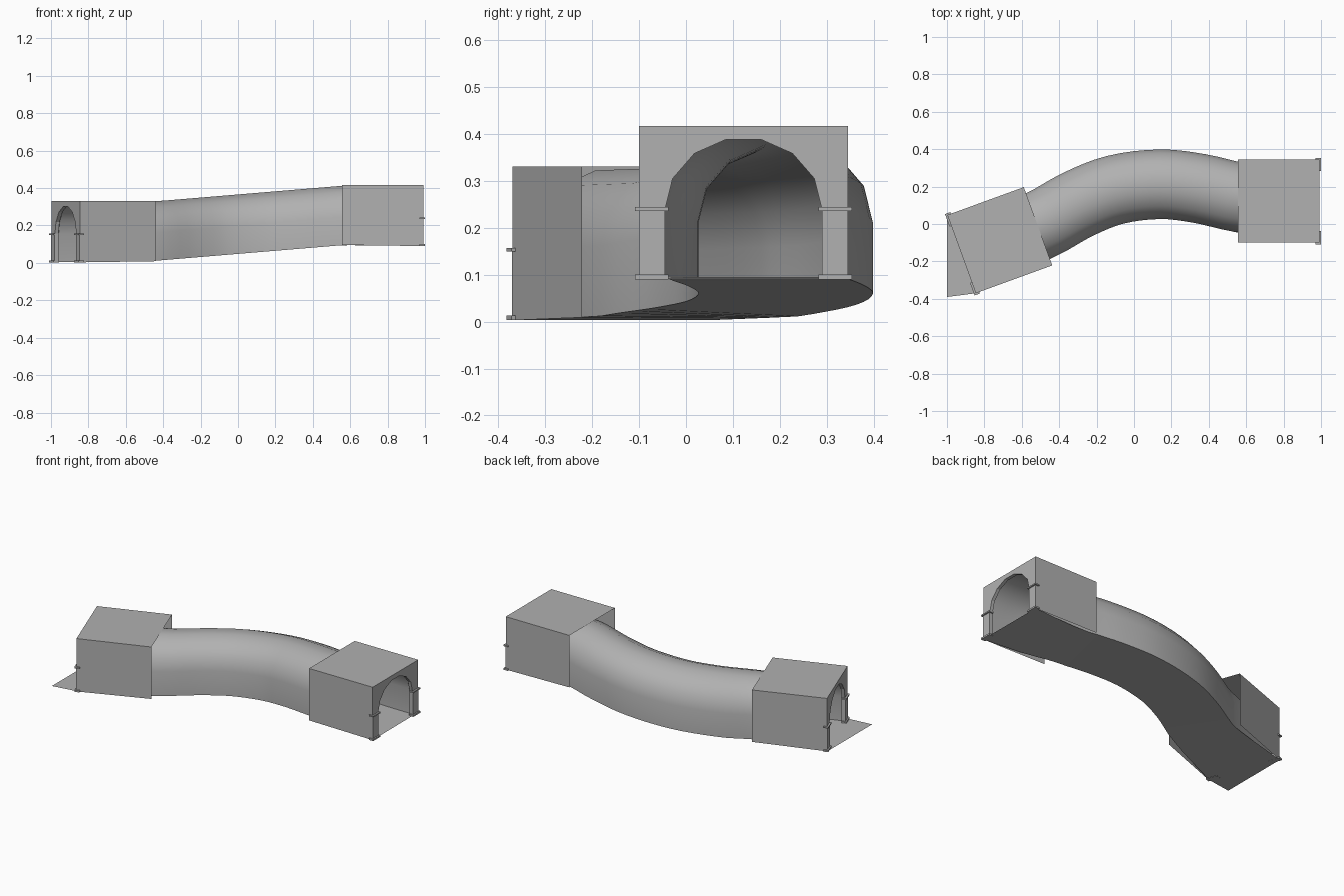
import bpy, bmesh, math
from mathutils import Matrix, Vector

if "Cube" in bpy.data.objects:
    bpy.data.objects.remove(bpy.data.objects["Cube"])

stone = bpy.data.materials.new("grey_stone")
stone.diffuse_color = (0.44, 0.44, 0.44, 1)
stone.use_nodes = True
stone.node_tree.nodes["Principled BSDF"].inputs["Base Color"].default_value = stone.diffuse_color


def make_object(name, bm, matrix=None, smooth=False):
    bmesh.ops.recalc_face_normals(bm, faces=bm.faces)
    mesh = bpy.data.meshes.new(name)
    bm.to_mesh(mesh)
    bm.free()
    mesh.materials.append(stone)
    ob = bpy.data.objects.new(name, mesh)
    bpy.context.collection.objects.link(ob)
    if matrix:
        ob.matrix_world = matrix
    if smooth:
        bpy.ops.object.select_all(action='DESELECT')
        ob.select_set(True)
        bpy.context.view_layer.objects.active = ob
        bpy.ops.object.shade_smooth_by_angle(angle=math.radians(35))
    return ob


def loft(bm, rows):
    rings = [[bm.verts.new(p) for p in row] for row in rows]
    for a, b in zip(rings, rings[1:]):
        for i in range(len(a) - 1):
            bm.faces.new((a[i], a[i + 1], b[i + 1], b[i]))
    return rings


def arch(half, spring, rise):
    # straight legs with a seven-sided arch above
    pts = [(half * math.cos(i * math.pi / 7), spring + rise * math.sin(i * math.pi / 7))
           for i in range(8)]
    return [(half, 0)] + pts + [(-half, 0)]


def add_box(bm, lo, hi):
    size = Vector(hi) - Vector(lo)
    mid = (Vector(hi) + Vector(lo)) / 2
    bmesh.ops.create_cube(bm, size=1, matrix=Matrix.Translation(mid) @ Matrix.Diagonal((*size, 1)))


# Portal blocks: local +X points out of the tunnel
W, L, H = 0.2225, 0.435, 0.327
opening = arch(0.1675, 0.148, 0.154)


def portal(name, x, y, z, angle):
    mat = Matrix.Translation((x, y, z)) @ Matrix.Rotation(math.radians(angle), 4, 'Z')
    bm = bmesh.new()
    # side walls and roof, open at the back and underneath
    loft(bm, [[(d, W, b), (d, W, H), (d, -W, H), (d, -W, b)] for d, b in ((0, 0), (-L, 0.006))])
    # front plate around the opening, with its reveal
    rings = loft(bm, [[(d, p[0], p[1]) for p in opening] for d in (0, -0.02)])
    corners = [bm.verts.new(p) for p in ((0, -W, 0), (0, -W, H), (0, W, H), (0, W, 0))]
    bm.faces.new(rings[0] + corners)
    bmesh.ops.remove_doubles(bm, verts=bm.verts, dist=0.0005)
    make_object(name + "_portal", bm, mat)
    # pilasters with base and capital strips
    bm = bmesh.new()
    for s in (-1, 1):
        for z0, z1, y0, y1, d0, d1 in ((0, 0.15, 0.1675, W, -0.005, 0.002),
                                       (0, 0.01, 0.16, W + 0.009, -0.02, 0.01),
                                       (0.146, 0.154, 0.16, W + 0.009, -0.02, 0.01)):
            ya, yb = sorted((s * y0, s * y1))
            add_box(bm, (d0, ya, z0), (d1, yb, z1))
    make_object(name + "_pilasters", bm, mat)


portal("left", -0.922, -0.161, 0.003, 200)
portal("right", 0.991, 0.1225, 0.09, 0)

# Curved centre line in plan; the floor is a ramp between the two portals
keys = [Vector((x, y, 0)) for x, y in (
    (-0.922, -0.161), (-0.51, -0.01), (-0.30, 0.105), (-0.10, 0.183), (0.14, 0.2125),
    (0.35, 0.19), (0.56, 0.143), (0.75, 0.1235), (0.991, 0.1225))]
ext = [2 * keys[0] - keys[1]] + keys + [2 * keys[-1] - keys[-2]]
path = []
for i in range(1, len(ext) - 2):
    a, b, c, d = ext[i - 1:i + 3]
    ta = (c - a) * ((c - b).length / (c - a).length)
    tb = (d - b) * ((c - b).length / (d - b).length)
    for k in range(4):
        t = k / 4
        path.append(b * (2*t**3 - 3*t**2 + 1) + ta * (t**3 - 2*t**2 + t)
                    + c * (3*t**2 - 2*t**3) + tb * (t**3 - t**2))
path.append(keys[-1])


def on_ramp(p, up=0.0):
    if p.x < -0.46:
        z = 0.003 + 0.007 * (p.x + 1) / 0.54
    elif p.x < 0.56:
        z = 0.01 + 0.085 * (p.x + 0.46) / 1.02
    else:
        z = 0.095 - 0.004 * (p.x - 0.56) / 0.43
    return Vector((p.x, p.y, z + up))


def side(i):
    d = path[min(i + 1, len(path) - 1)] - path[max(i - 1, 0)]
    return Vector((-d.y, d.x, 0)).normalized()


# Tunnel shell, stepping in to the reveals just behind the portal plates
section = arch(0.186, 0.15, 0.172)
last = len(path) - 1
rows = []
for i, p in enumerate(path):
    n = side(i)
    along = Vector((n.y, -n.x, 0))
    q = p + along * (0.02 if i == 0 else -0.02 if i == last else 0)
    row = [on_ramp(q + n * u, v) for u, v in section]
    lip = [on_ramp(q + n * u, v) for u, v in opening]
    rows += [lip, row] if i == 0 else [row, lip] if i == last else [row]
bm = bmesh.new()
loft(bm, rows)
make_object("tunnel_shell", bm, smooth=True)

# Floor strip, widening to the full portal width at both ends
rows = [[Vector((-1, 0.055, 0.003)), Vector((-1, -0.39, 0.003))]]
for i, p in enumerate(path):
    f = max(1 - i / 4, 1 - (last - i) / 8, 0)
    n = side(i) * (0.186 + (W - 0.186) * f)
    rows.append([on_ramp(p + n), on_ramp(p - n)])
rows[1][0].x = max(rows[1][0].x, -0.998)
bm = bmesh.new()
loft(bm, rows)
make_object("floor_strip", bm, smooth=True)
